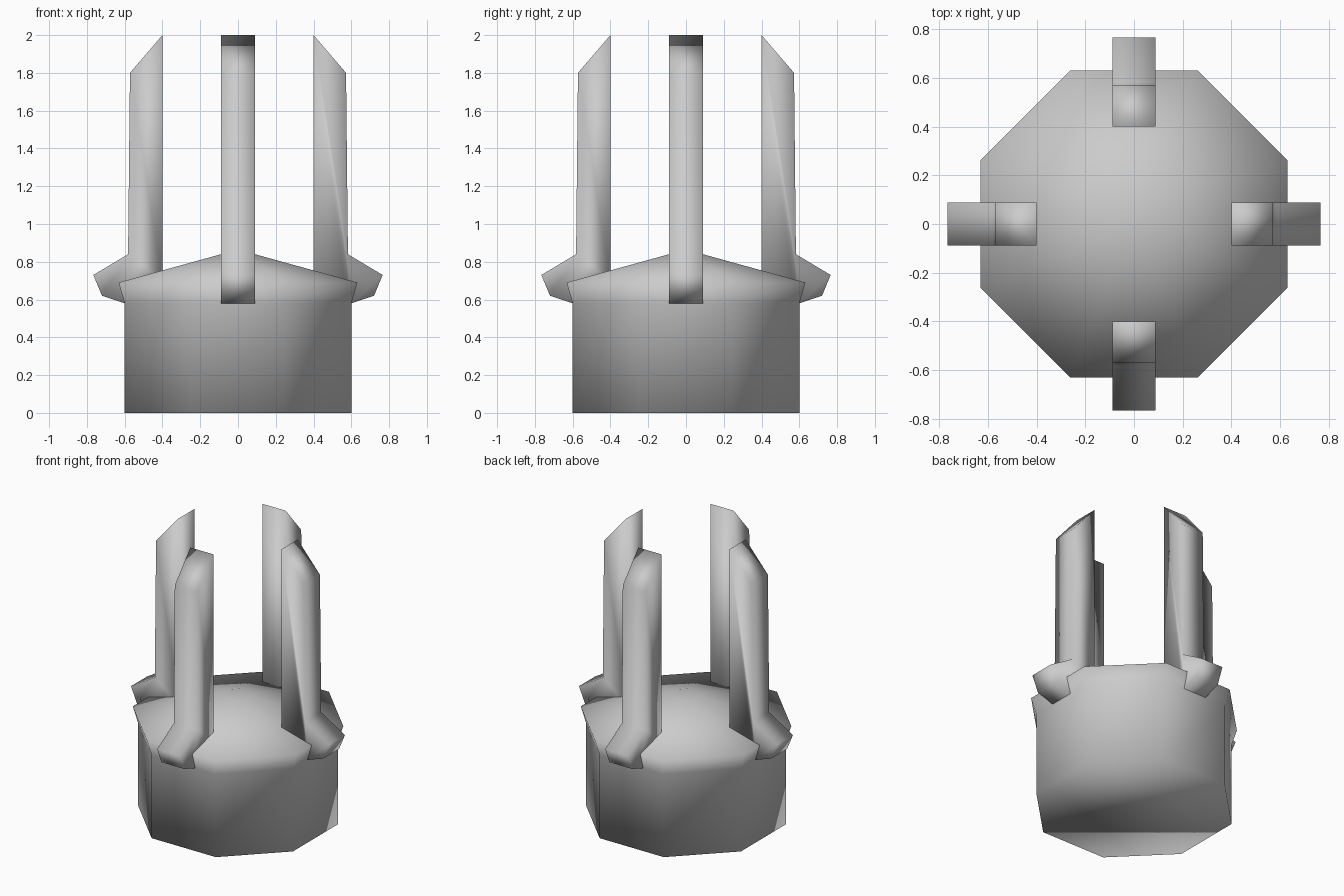
import bpy, math
from mathutils import Matrix

if "Cube" in bpy.data.objects:
    bpy.data.objects.remove(bpy.data.objects["Cube"])


def make_object(name, verts, faces):
    mesh = bpy.data.meshes.new(name)
    mesh.from_pydata(verts, [], faces)
    mesh.shade_smooth()
    obj = bpy.data.objects.new(name, mesh)
    bpy.context.collection.objects.link(obj)
    return obj


# Octagonal base: rings of (half width across flats, height)
SIDES = 8
rings = [(0.60, 0.0), (0.60, 0.58), (0.632, 0.69), (0.09, 0.84)]
verts, faces = [], []
for half_width, z in rings:
    radius = half_width / math.cos(math.pi / SIDES)
    for i in range(SIDES):
        a = math.tau * (i + 0.5) / SIDES
        verts.append((radius * math.cos(a), radius * math.sin(a), z))
for r in range(len(rings) - 1):
    for i in range(SIDES):
        j = (i + 1) % SIDES
        a, b = r * SIDES, (r + 1) * SIDES
        faces.append((a + i, a + j, b + j, b + i))
faces.append(tuple(reversed(range(SIDES))))
faces.append(tuple(range(len(verts) - SIDES, len(verts))))
make_object("base", verts, faces)

# Upright prong: side profile (distance from centre, height), extruded sideways
profile = [(0.40, 0.70), (0.58, 0.573), (0.60, 0.58), (0.72, 0.62),
           (0.766, 0.73), (0.582, 0.84), (0.572, 1.80), (0.40, 2.0)]
HALF = 0.089
n = len(profile)
verts = [(x, -HALF, z) for x, z in profile] + [(x, HALF, z) for x, z in profile]
faces = [tuple(range(n)), tuple(reversed(range(n, 2 * n)))]
faces += [(i, i + n, (i + 1) % n + n, (i + 1) % n) for i in range(n)]

# Four prongs around the base
for k, side in enumerate(("right", "back", "left", "front")):
    prong = make_object(side + "_prong", verts, faces)
    prong.data.transform(Matrix.Rotation(k * math.pi / 2, 4, 'Z'))
